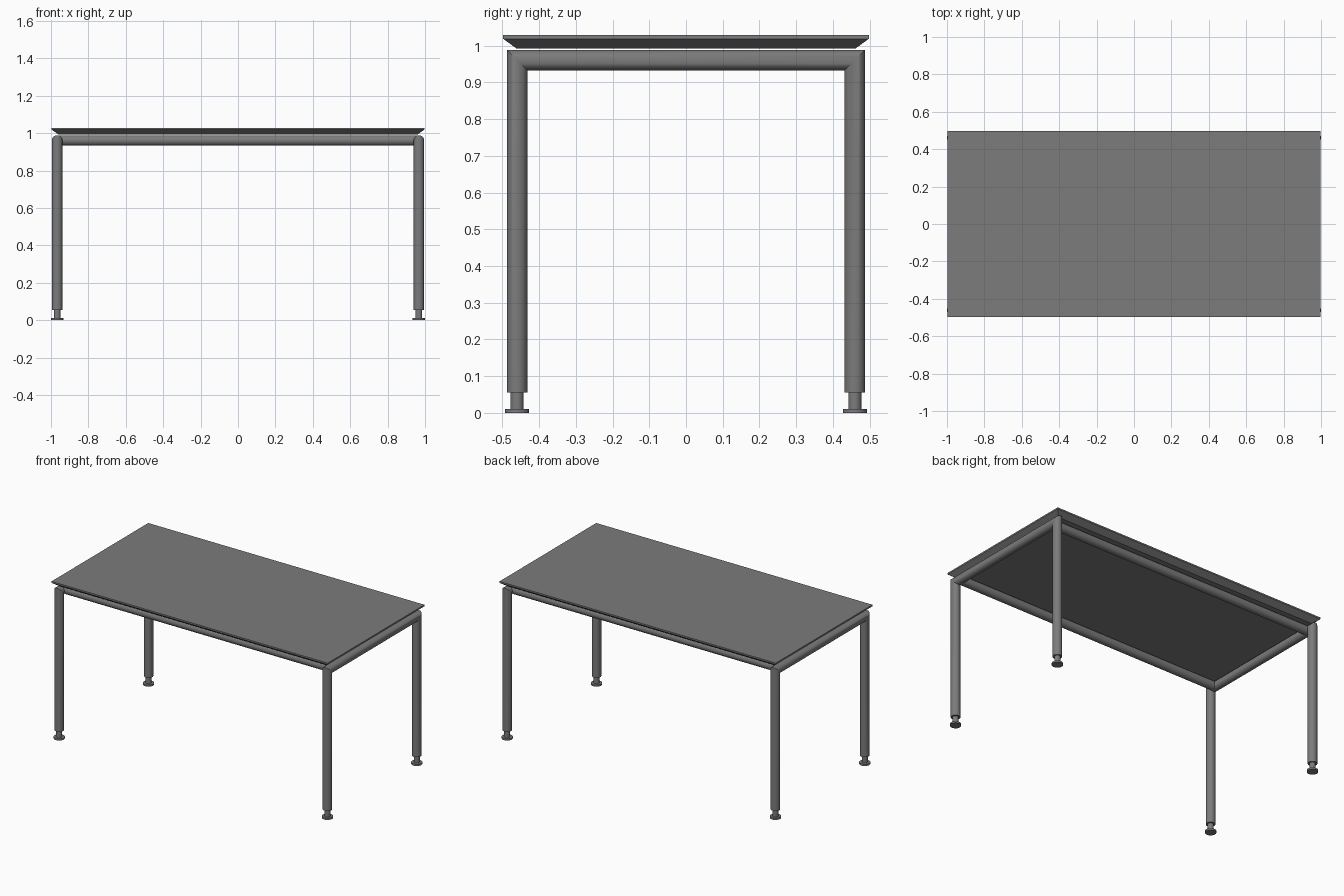
import bpy, bmesh
from math import sin, cos, tau, radians

if "Cube" in bpy.data.objects:
    bpy.data.objects.remove(bpy.data.objects["Cube"])

LX, LY, R, SEG = 0.967, 0.46, 0.028, 32   # leg axis position, tube radius, sides
RAIL_Z, LEG_BOTTOM, RAIL_Y = 0.961, 0.055, 0.42


def skin(name, rings, smooth=True):
    """Join successive rings of points into a capped skin."""
    bm = bmesh.new()
    loops = [[bm.verts.new(p) for p in ring] for ring in rings]
    n = len(loops[0])
    for a, b in zip(loops, loops[1:]):
        for i in range(n):
            j = (i + 1) % n
            bm.faces.new((a[i], a[j], b[j], b[i]))
    bm.faces.new(loops[0])
    bm.faces.new(loops[-1])
    bmesh.ops.recalc_face_normals(bm, faces=bm.faces)
    me = bpy.data.meshes.new(name)
    bm.to_mesh(me)
    bm.free()
    me.materials.append(dark)
    ob = bpy.data.objects.new(name, me)
    bpy.context.collection.objects.link(ob)
    if smooth:
        bpy.ops.object.select_all(action='DESELECT')
        ob.select_set(True)
        bpy.context.view_layer.objects.active = ob
        bpy.ops.object.shade_smooth_by_angle(angle=radians(30))
    return ob


dark = bpy.data.materials.new("dark_grey")
dark.diffuse_color = (0.2, 0.2, 0.2, 1)
dark.use_nodes = True
dark.node_tree.nodes["Principled BSDF"].inputs["Base Color"].default_value = dark.diffuse_color
circle = [(cos(tau * i / SEG), sin(tau * i / SEG)) for i in range(SEG)]

# Table top: thin vertical edge above an undercut bevel
rect = lambda x, y, z: [(-x, -y, z), (x, -y, z), (x, y, z), (-x, y, z)]
skin("table_top", [rect(0.959, 0.461, 0.992), rect(0.996, 0.498, 1.019),
                   rect(0.996, 0.498, 1.029)], smooth=False)

# End frames: two legs and a cross rail, mitred at the corners
for side, sx in (("left", -1), ("right", 1)):
    rings = []
    for sy, at_top in ((-1, False), (-1, True), (1, True), (1, False)):
        rings.append([(sx * LX + R * w, sy * (LY + R * u),
                       RAIL_Z + R * u if at_top else LEG_BOTTOM)
                      for u, w in circle])
    skin(f"{side}_leg_frame", rings)

# Long rails between the end frames, set slightly inside the legs
for side, sy in (("front", -1), ("back", 1)):
    skin(f"{side}_rail", [[(x, sy * RAIL_Y + R * u, RAIL_Z + R * w) for u, w in circle]
                          for x in (-LX, LX)])

# Adjustable feet: disc with a narrow stem
foot_profile = [(0.033, 0), (0.033, 0.011), (0.0177, 0.011), (0.0177, 0.06)]
for xn, sx in (("left", -1), ("right", 1)):
    for yn, sy in (("front", -1), ("back", 1)):
        skin(f"{yn}_{xn}_foot",
             [[(sx * LX + r * u, sy * LY + r * w, z) for u, w in circle]
              for r, z in foot_profile])
